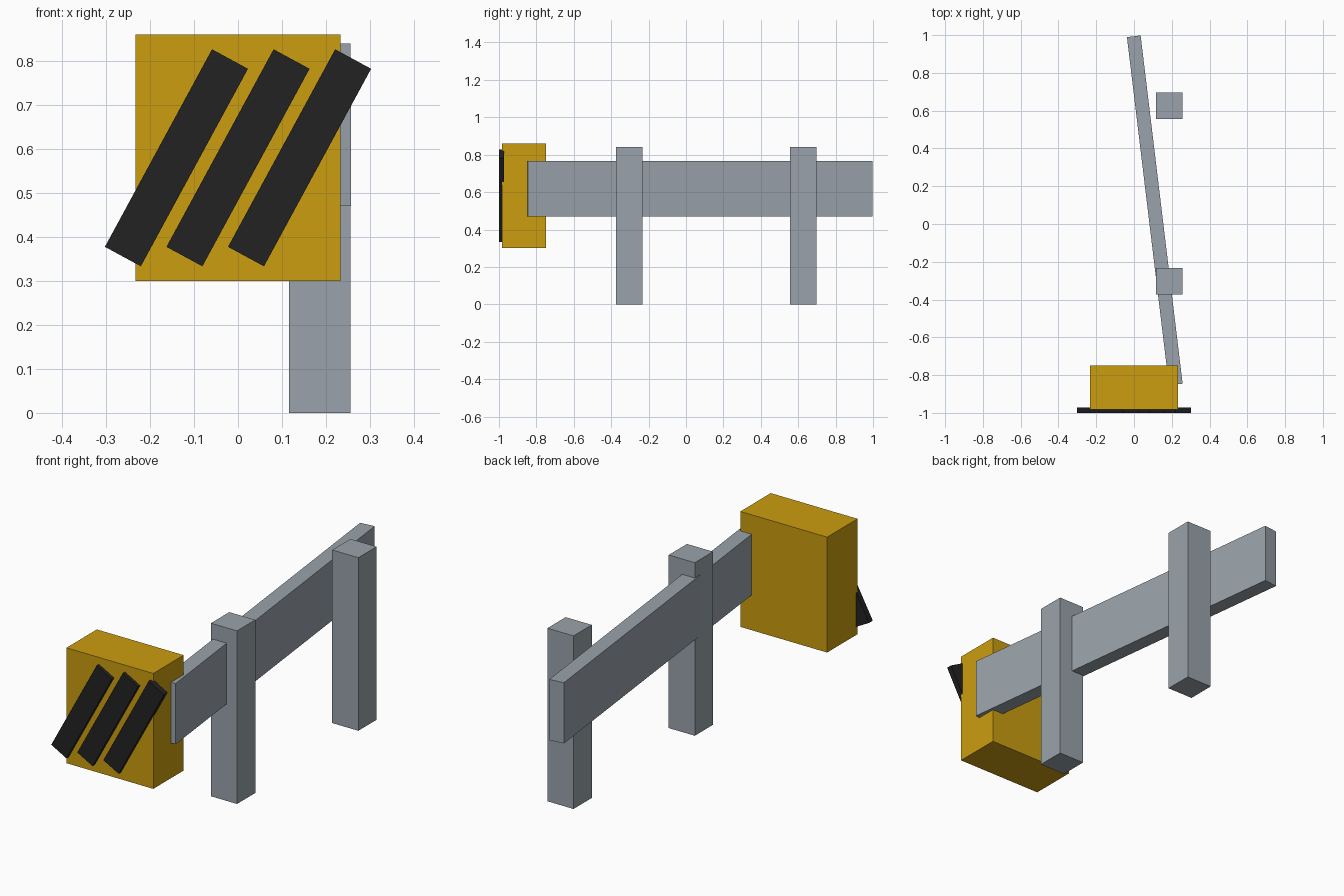
import bpy
from mathutils import Euler

cube = bpy.data.objects.get("Cube")
if cube:
    bpy.data.objects.remove(cube, do_unlink=True)


def make_material(name, rgb):
    mat = bpy.data.materials.new(name)
    mat.use_nodes = True
    color = (*rgb, 1.0)
    mat.diffuse_color = color
    mat.node_tree.nodes["Principled BSDF"].inputs["Base Color"].default_value = color
    return mat


def add_box(name, center, size, mat, rotation=(0, 0, 0)):
    bpy.ops.mesh.primitive_cube_add(size=1, location=center, rotation=Euler(rotation))
    obj = bpy.context.object
    obj.name = name
    obj.scale = size
    obj.data.materials.append(mat)
    return obj


steel = make_material("steel grey", (0.32, 0.365, 0.405))
yellow = make_material("warning yellow", (0.6, 0.34, 0.005))
black = make_material("stripe black", (0.016, 0.016, 0.016))

# Angled guard rail
add_box("rail", (0.11, 0.072, 0.618), (0.073, 1.857, 0.295), steel, (0, 0, 0.12))

# Upright posts
for name, y in (("front_post", -0.303), ("back_post", 0.627)):
    add_box(name, (0.186, y, 0.42), (0.14, 0.14, 0.84), steel)

# Crash cushion block at the front end
add_box("end_block", (0, -0.866, 0.58), (0.466, 0.233, 0.56), yellow)

# Slanted warning stripes, wider than the block
for i, x in enumerate((-0.14, 0, 0.14)):
    add_box(f"stripe_{i + 1}", (x, -0.986, 0.58), (0.093, 0.028, 0.511), black, (0, 0.497, 0))
